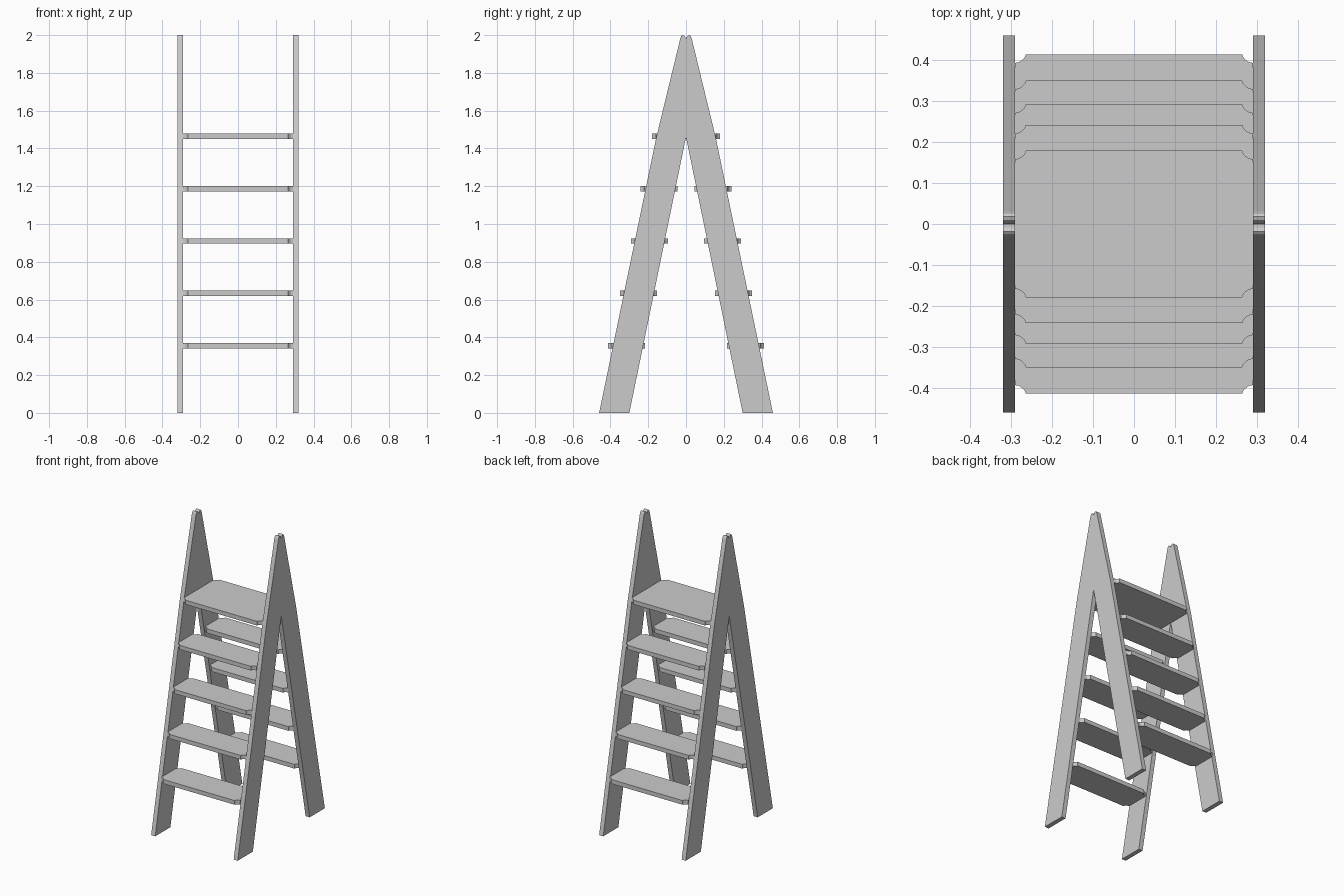
import bpy, bmesh

if "Cube" in bpy.data.objects:
    bpy.data.objects.remove(bpy.data.objects["Cube"])


def prism(name, pts, to3d, depth):
    """Extrude a closed 2D outline along the vector depth."""
    bm = bmesh.new()
    face = bm.faces.new([bm.verts.new(to3d(a, b)) for a, b in pts])
    ext = bmesh.ops.extrude_face_region(bm, geom=[face])
    moved = [v for v in ext["geom"] if isinstance(v, bmesh.types.BMVert)]
    bmesh.ops.translate(bm, verts=moved, vec=depth)
    bmesh.ops.recalc_face_normals(bm, faces=bm.faces)
    mesh = bpy.data.meshes.new(name)
    bm.to_mesh(mesh)
    bm.free()
    obj = bpy.data.objects.new(name, mesh)
    bpy.context.collection.objects.link(obj)
    return obj


# A-shaped side rails: half outline from inner apex round to the top notch
half = [(0.30, 0), (0.46, 0), (0.157, 1.46), (0.03, 1.983),
        (0.025, 1.995), (0.018, 2.0), (0.01, 1.997), (0.004, 1.989)]
rail = [(0, 1.46)] + half + [(0, 1.98)] + [(-y, z) for y, z in reversed(half)]
for name, x in (("left_side_rail", -0.32), ("right_side_rail", 0.29)):
    prism(name, rail, lambda y, z, x=x: (x, y, z), (0.03, 0, 0))


def tread(name, y0, y1, z):
    """Board with its four corners notched in a small S-curve."""
    corner = [(0.29, 0.021), (0.281, 0.019), (0.273, 0.014),
              (0.267, 0.008), (0.264, 0)]
    pts = [(x, y1 - d) for x, d in corner]
    pts += [(-x, y1 - d) for x, d in reversed(corner)]
    pts += [(-x, y0 + d) for x, d in corner]
    pts += [(x, y0 + d) for x, d in reversed(corner)]
    prism(name, pts, lambda x, y: (x, y, z), (0, 0, 0.028))


# Four steps on each slope, platform on top
for i, y in enumerate((0.414, 0.350, 0.292, 0.242)):
    z = 0.342 + 0.277 * i
    tread(f"front_step_{i + 1}", -y, -y + 0.196, z)
    tread(f"back_step_{i + 1}", y - 0.196, y, z)
tread("top_platform", -0.179, 0.179, 1.45)
